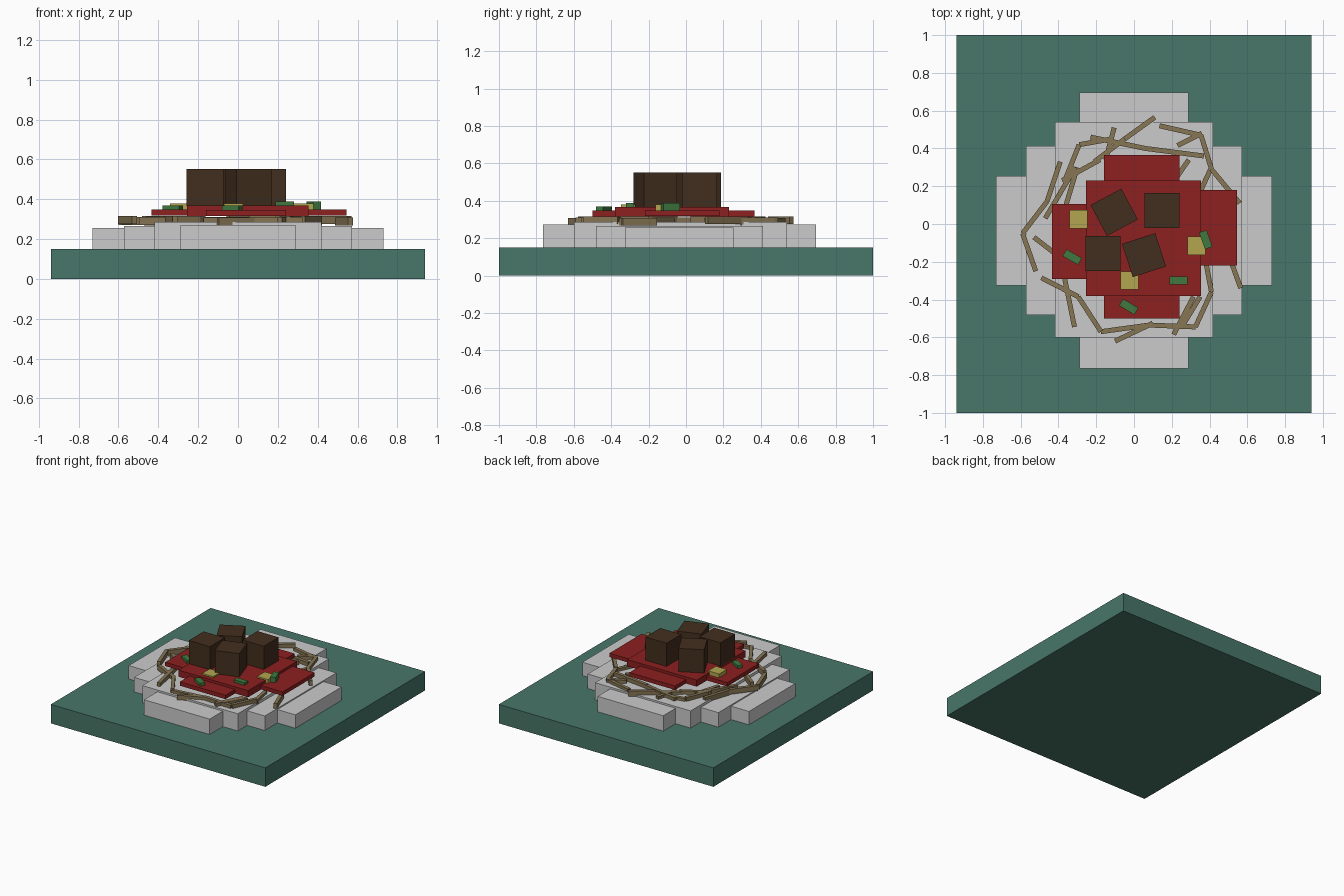
import bpy
from math import atan2, hypot, radians, cos, sin


def material(name, rgb):
    m = bpy.data.materials.new(name)
    m.diffuse_color = (*rgb, 1)
    return m


teal = material("teal", (0.065, 0.18, 0.14))
red = material("red", (0.27, 0.014, 0.014))
brown = material("brown", (0.055, 0.028, 0.013))
tan = material("tan", (0.24, 0.18, 0.09))
yellow = material("yellow", (0.45, 0.38, 0.08))
green = material("green", (0.05, 0.19, 0.05))

CUBE_FACES = [(0, 2, 3, 1), (4, 5, 7, 6), (0, 1, 5, 4),
              (2, 6, 7, 3), (0, 4, 6, 2), (1, 3, 7, 5)]


def boxes(name, specs, mat=None):
    """One object from boxes (cx, cy, length, width, z0, z1, degrees)."""
    verts, faces = [], []
    for cx, cy, l, w, z0, z1, deg in specs:
        c, s = cos(radians(deg)), sin(radians(deg))
        b = len(verts)
        for z in (z0, z1):
            for v in (-w / 2, w / 2):
                for u in (-l / 2, l / 2):
                    verts.append((cx + u * c - v * s, cy + u * s + v * c, z))
        faces += [tuple(b + i for i in f) for f in CUBE_FACES]
    me = bpy.data.meshes.new(name)
    me.from_pydata(verts, [], faces)
    ob = bpy.data.objects.new(name, me)
    bpy.context.collection.objects.link(ob)
    if mat:
        me.materials.append(mat)
    return ob


# Base tile
boxes("base", [(0, 0, 1.88, 2.0, 0, 0.15, 0)], teal)

# Round plate approximated by stacked crossing slabs
boxes("plate", [(0, -0.035, 1.46, 0.58, 0.15, 0.256, 0),
                (0, -0.035, 1.145, 0.895, 0.15, 0.265, 0),
                (0, -0.035, 0.575, 1.46, 0.15, 0.272, 0),
                (0, -0.03, 0.837, 1.14, 0.15, 0.286, 0)])

# Noodles: chains of thin square sticks
chains = [
    [(-.39, .33), (-.46, .12), (-.59, -.05), (-.52, -.25)],
    [(-.53, -.07), (-.40, -.17)],
    [(-.31, .30), (-.47, .03)],
    [(-.36, .10), (-.30, .30)],
    [(-.38, .23), (-.18, .34)],
    [(-.37, .22), (-.29, .42), (-.12, .45)],
    [(-.105, .51), (-.15, .34)],
    [(-.23, .46), (.06, .40), (.37, .36)],
    [(.11, .565), (-.05, .45), (-.21, .33)],
    [(.135, .52), (.355, .47), (.41, .29), (.56, .11)],
    [(.23, .415), (.36, .48)],
    [(.29, .34), (.20, .21)],
    [(.41, .30), (.35, .17)],
    [(-.49, -.285), (-.295, -.385), (-.175, -.57), (.08, -.535),
     (.325, -.545), (.41, -.36), (.38, -.2)],
    [(-.385, -.2), (-.315, -.545)],
    [(-.10, -.62), (.10, -.525)],
    [(.21, -.585), (.315, -.385)],
    [(.25, -.55), (.35, -.385)],
    [(.50, -.16), (.565, -.34)],
]
sticks = []
for n, chain in enumerate(chains):
    for k, ((x0, y0), (x1, y1)) in enumerate(zip(chain, chain[1:])):
        lift = 0.004 * ((n + k) % 3)
        sticks.append(((x0 + x1) / 2, (y0 + y1) / 2, hypot(x1 - x0, y1 - y0), 0.026,
                       0.268 + lift, 0.308 + lift,
                       atan2(y1 - y0, x1 - x0) * 57.29578))
boxes("noodles", sticks, tan)

# Sauce slabs
boxes("sauce", [(0.05, -0.075, 0.61, 0.61, 0.316, 0.368, 0),
                (-0.335, -0.0925, 0.20, 0.395, 0.318, 0.348, 0),
                (0.445, -0.02, 0.20, 0.40, 0.318, 0.348, 0),
                (0.04, -0.0675, 0.40, 0.865, 0.316, 0.347, 0)], red)

# Meat cubes
for i, (x, y, deg) in enumerate([(-0.165, -0.155, 0), (0.148, 0.072, 0),
                                 (-0.105, 0.062, 28), (0.053, -0.165, 18)]):
    boxes(f"meat_cube_{i + 1}", [(x, y, 0.185, 0.185, 0.366, 0.552, deg)], brown)

# Cheese squares
for i, (x, y, z) in enumerate([(-0.293, 0.025, 0.347), (0.33, -0.115, 0.347),
                               (-0.023, -0.30, 0.347)]):
    boxes(f"cheese_{i + 1}", [(x, y, 0.096, 0.096, z, 0.379, 0)], yellow)

# Herb pieces
for i, (x, y, z0, z1, deg) in enumerate([(-0.327, -0.175, 0.346, 0.37, -30),
                                         (0.38, -0.083, 0.346, 0.389, -70),
                                         (0.235, -0.30, 0.366, 0.388, 0),
                                         (-0.028, -0.438, 0.346, 0.37, -31)]):
    boxes(f"herb_{i + 1}", [(x, y, 0.094, 0.042, z0, z1, deg)], green)
